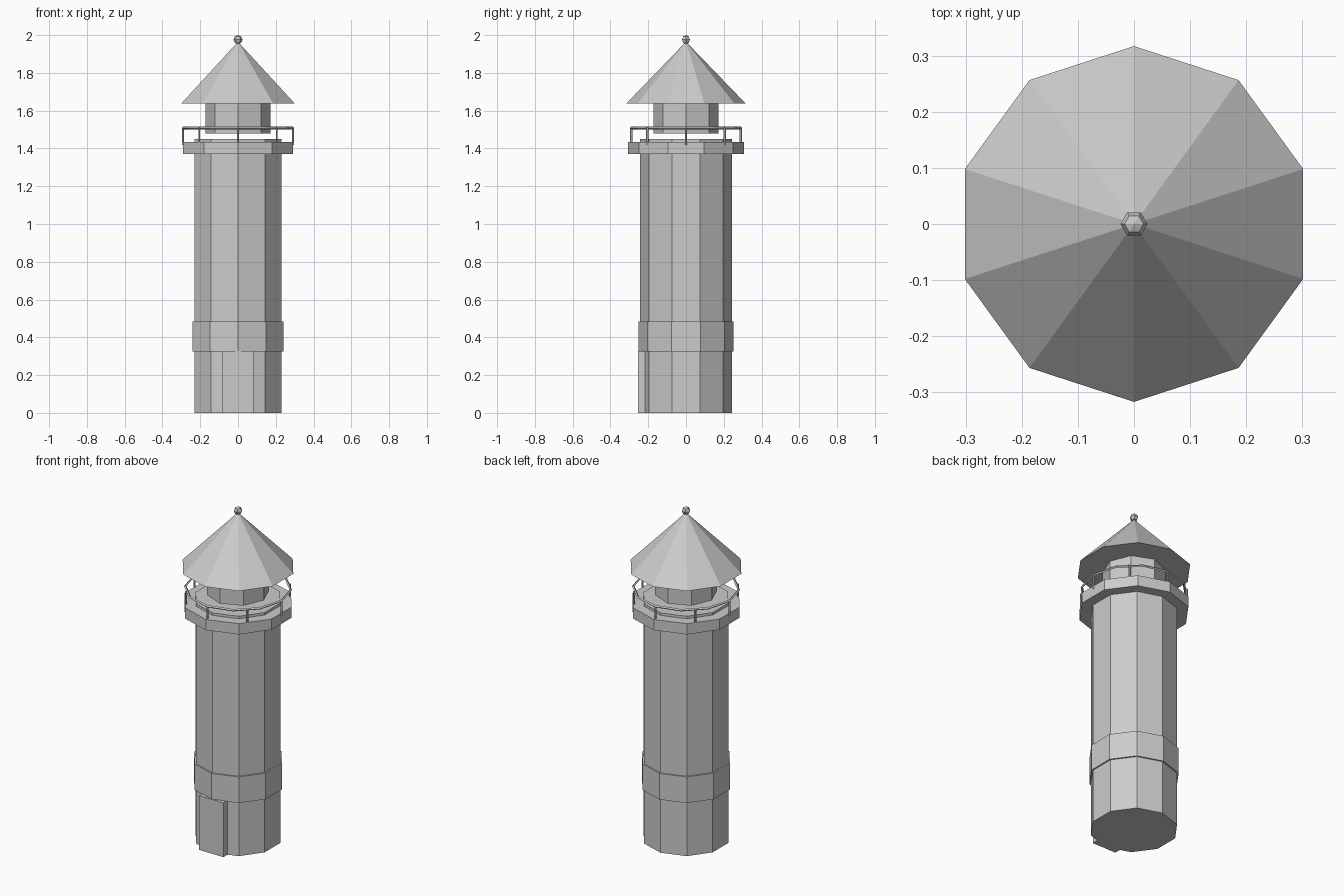
import bpy
from math import pi, sin, cos

if "Cube" in bpy.data.objects:
    bpy.data.objects.remove(bpy.data.objects["Cube"])


def prism(name, sides, r1, r2, z0, z1, x=0, y=0):
    """Upright prism or cone with a corner on the +y axis."""
    bpy.ops.mesh.primitive_cone_add(vertices=sides, radius1=r1, radius2=r2,
                                    depth=z1 - z0, location=(x, y, (z0 + z1) / 2))
    ob = bpy.context.object
    ob.name = name
    return ob


# Ten-sided tower, base band and gallery deck
prism("tower", 10, 0.243, 0.243, 0, 1.45)
prism("base_band", 10, 0.252, 0.252, 0.325, 0.483)
prism("gallery_deck", 10, 0.307, 0.307, 1.37, 1.435)

# Door slab on the front
bpy.ops.mesh.primitive_cube_add(size=1, location=(0, -0.215, 0.164))
door = bpy.context.object
door.name = "door"
door.scale = (0.162, 0.08, 0.328)

# Railing: eight posts and a ring
for i in range(8):
    a = i * pi / 4
    prism(f"railing_post_{i + 1}", 6, 0.006, 0.006, 1.418, 1.51,
          0.29 * cos(a), 0.29 * sin(a))
bpy.ops.mesh.primitive_torus_add(major_segments=12, minor_segments=4,
                                 major_radius=0.29, minor_radius=0.007,
                                 location=(0, 0, 1.508))
bpy.context.object.name = "railing_ring"

# Eight-sided lantern room, pointed roof and finial
prism("lantern_room", 8, 0.173, 0.173, 1.48, 1.64)
prism("roof", 10, 0.317, 0, 1.637, 1.965)
bpy.ops.mesh.primitive_uv_sphere_add(segments=6, ring_count=4, radius=0.024,
                                     location=(0, 0, 1.976), rotation=(0, 0, pi / 6))
bpy.context.object.name = "finial_ball"
